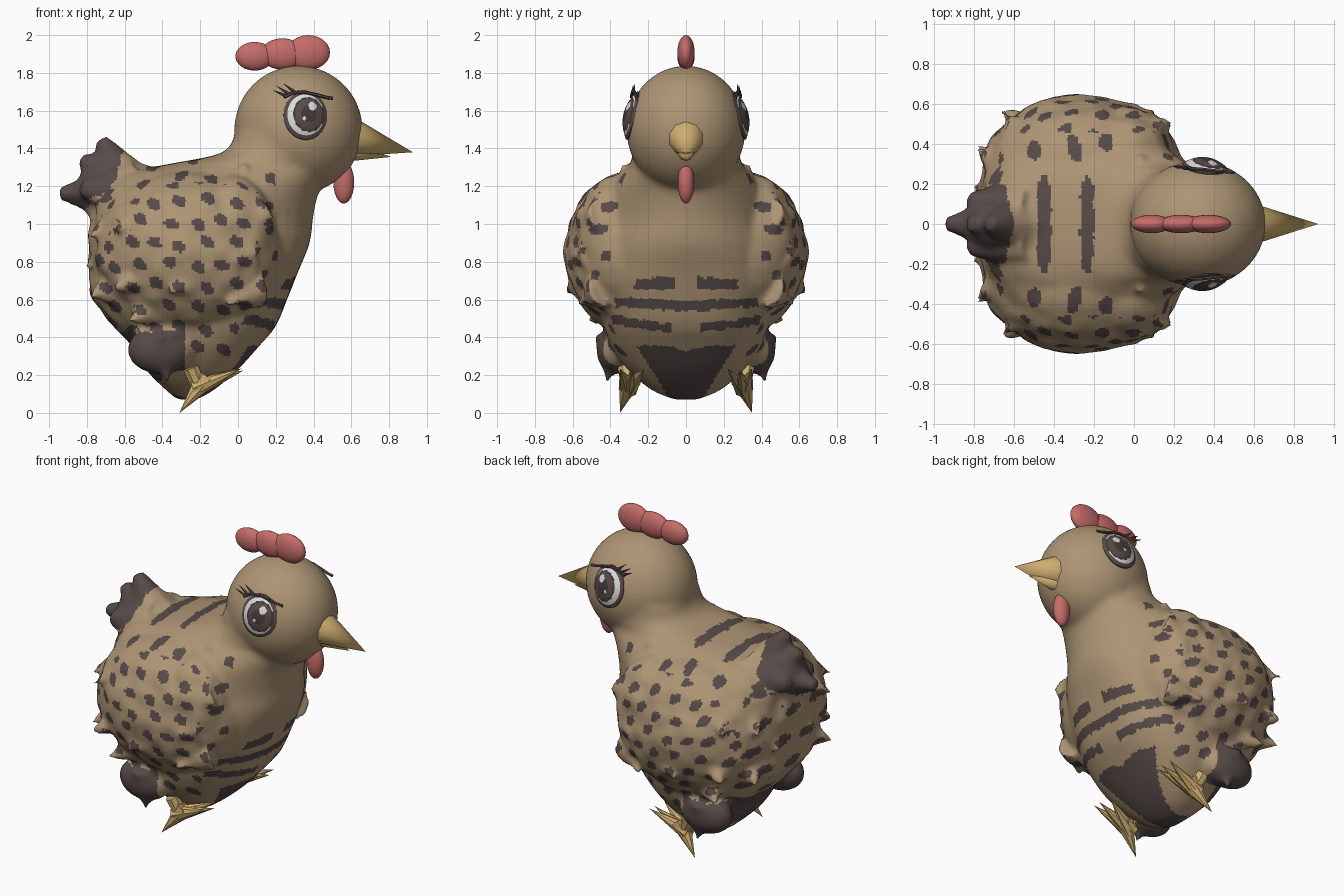
import bpy, bmesh, math
from mathutils import Vector, Matrix, noise

if "Cube" in bpy.data.objects:
    bpy.data.objects.remove(bpy.data.objects["Cube"])


def material(name, r, g, b):
    m = bpy.data.materials.new(name)
    m.use_nodes = True
    m.diffuse_color = (r, g, b, 1)
    bsdf = m.node_tree.nodes["Principled BSDF"]
    bsdf.inputs["Base Color"].default_value = (r, g, b, 1)
    bsdf.inputs["Roughness"].default_value = 0.8
    return m


TAN = material("tan feathers", 0.42, 0.30, 0.175)
DARK = material("dark feathers", 0.095, 0.07, 0.065)
YELLOW = material("horn yellow", 0.62, 0.42, 0.16)
RED = material("comb red", 0.56, 0.15, 0.14)
WHITE = material("eye white", 0.72, 0.72, 0.72)
PUPIL = material("pupil", 0.055, 0.04, 0.038)


def finish(name, bm, mats, angle=40):
    bmesh.ops.recalc_face_normals(bm, faces=bm.faces[:])
    me = bpy.data.meshes.new(name)
    bm.to_mesh(me)
    bm.free()
    for m in mats:
        me.materials.append(m)
    me.shade_smooth()
    me.set_sharp_from_angle(angle=math.radians(angle))
    ob = bpy.data.objects.new(name, me)
    bpy.context.collection.objects.link(ob)
    return ob


def ball(bm, centre, radii, segs=32):
    bmesh.ops.create_uvsphere(bm, u_segments=segs, v_segments=segs // 2, radius=1,
                              matrix=Matrix.LocRotScale(Vector(centre), None, Vector(radii)))


def spike(bm, a, b, r, segs=8, tip=0.0):
    a, b = Vector(a), Vector(b)
    d = b - a
    bmesh.ops.create_cone(bm, cap_ends=True, segments=segs, radius1=r, radius2=tip, depth=d.length,
                          matrix=Matrix.LocRotScale((a + b) / 2, d.to_track_quat('Z', 'Y'), None))


def catmull(p, q, r, s, t):
    return [0.5 * (2 * b + (c - a) * t + (2 * a - 5 * b + 4 * c - d) * t * t
                   + (3 * b - a - 3 * c + d) * t ** 3) for a, b, c, d in zip(p, q, r, s)]


# Torso and neck: horizontal rings of (z, back x, front x, half width, x of widest point)
RINGS = [(0.07, -0.32, -0.22, 0.06, -0.26), (0.12, -0.38, -0.13, 0.18, -0.25),
         (0.22, -0.48, -0.01, 0.30, -0.25), (0.34, -0.55, 0.10, 0.39, -0.25),
         (0.46, -0.66, 0.20, 0.44, -0.27), (0.60, -0.77, 0.26, 0.49, -0.30),
         (0.75, -0.79, 0.32, 0.52, -0.30), (0.90, -0.79, 0.38, 0.52, -0.30),
         (1.05, -0.77, 0.40, 0.50, -0.30), (1.17, -0.72, 0.43, 0.45, -0.20),
         (1.26, -0.64, 0.49, 0.36, -0.05), (1.315, -0.38, 0.54, 0.30, 0.08),
         (1.38, -0.08, 0.58, 0.285, 0.25), (1.50, -0.01, 0.62, 0.29, 0.31)]
bm = bmesh.new()
loops = []
N = 48
for i in range(len(RINGS) - 1):
    for k in range(4):
        z, x0, x1, w, xm = catmull(RINGS[max(i - 1, 0)], RINGS[i], RINGS[i + 1],
                                   RINGS[min(i + 2, len(RINGS) - 1)], k / 4)
        blunt = 1 - 0.2 * min(1, max(0, (1.0 - z) / 0.3))
        loop = []
        for j in range(N):
            c, s = math.cos(j * math.tau / N), math.sin(j * math.tau / N)
            e = blunt if c > 0 else 0.8      # squarer at the rear and low chest
            x = xm + (x1 - xm if c > 0 else xm - x0) * math.copysign(abs(c) ** e, c)
            loop.append(bm.verts.new((x, w * math.copysign(abs(s) ** e, s), z)))
        loops.append(loop)
for a, b in zip(loops, loops[1:]):
    for j in range(N):
        bm.faces.new((a[j], a[(j + 1) % N], b[(j + 1) % N], b[j]))
bm.faces.new(loops[0])
bm.faces.new(loops[-1])

# Head, wings, thighs and feather tufts
ball(bm, (0.32, 0, 1.5), (0.34, 0.315, 0.338), 48)
TUFTS = [(-0.55, 0.47, 1.00, 0.11), (-0.54, 0.48, 0.70, 0.12), (-0.25, 0.55, 0.68, 0.11),
         (0.00, 0.53, 0.82, 0.11), (0.06, 0.48, 0.62, 0.10), (0.08, 0.48, 1.02, 0.10),
         (-0.46, 0.42, 0.53, 0.12), (-0.66, 0.28, 0.98, 0.15),
         (-0.66, 0.30, 0.66, 0.16), (-0.68, 0.10, 0.82, 0.12)]
for s in (1, -1):
    ball(bm, (-0.26, s * 0.29, 0.85), (0.50, 0.355, 0.43))
    ball(bm, (-0.02, s * 0.36, 0.92), (0.22, 0.23, 0.34))
    ball(bm, (-0.41, s * 0.37, 0.335), (0.175, 0.105, 0.13))
    spike(bm, (-0.40, s * 0.38, 0.40), (-0.37, s * 0.42, 0.14), 0.11)
    for x, y, z, r in TUFTS:
        spike(bm, (x + 0.05, s * (y - 0.04), z + 0.03), (x - 0.13, s * (y + 0.10), z - 0.05), r)
    spike(bm, (0.02, s * 0.27, 1.20), (0.04, s * 0.35, 1.33), 0.10)

# Tail: a thick wedge with blunt points
ball(bm, (-0.69, 0, 1.19), (0.16, 0.14, 0.18))
for x, y, z in ((-0.725, 0, 1.45), (-0.83, 0, 1.35), (-0.945, 0, 1.16), (-0.83, 0.13, 1.19),
                (-0.83, -0.13, 1.19)):
    spike(bm, (-0.58, y * 0.5, 1.17), (x, y, z), 0.18, 10, 0.035)

# Fuse everything into one skin
body = finish("body", bm, [TAN, DARK])
fuse = body.modifiers.new("fuse", 'REMESH')
fuse.mode = 'VOXEL'
fuse.voxel_size = 0.017
soften = body.modifiers.new("soften", 'SMOOTH')
soften.factor = 0.5
soften.iterations = 8
skin = bpy.data.meshes.new_from_object(body.evaluated_get(bpy.context.evaluated_depsgraph_get()))
body.modifiers.clear()
body.data = skin
for v in skin.vertices:
    x, y, z = v.co
    if x < 0.2 and 0.4 < z < 1.28:     # ruffled plumage
        fade = min(1, (0.2 - x) * 6, (1.28 - z) * 6, (z - 0.4) * 6)
        v.co += v.normal * fade * 0.018 * noise.noise(Vector((x, abs(y), z)) * 9)
skin.shade_smooth()


def spotted(u, v, du, dv, ru, rv):
    """True inside the ovals of a staggered lattice."""
    row = round(v / dv)
    u -= 0.5 * du * (row % 2)
    col = round(u / du)
    a = u - col * du + 0.018 * math.sin(col * 5 + row * 3)
    b = v - row * dv + 0.016 * math.sin(col * 2 + row * 7)
    a += 0.35 * b
    return (a / ru) ** 2 + (b / rv) ** 2 < 1


def is_dark(p, n):
    x, y, z = p
    w = abs(y)
    if z > 1.3 and x > -0.1 or x > 0.21 and z > 0.76:
        return False
    wob = 0.012 * noise.noise(p * 22)
    if x < -0.6 - 0.25 * max(0, 1.2 - z) - 0.25 * w and w < 0.2 and z > 1.06 + 0.5 * w:   # tail
        return True
    if z < 0.43 + wob and x < -0.28 and (w > 0.3 or x < -0.4):    # thighs and rump
        return z > 0.17
    if x > -0.34 and z < 0.355 - 0.25 * max(0, 0.12 - w) + wob and w < 0.09 + 0.62 * (z - 0.08):
        return True                                              # belly patch
    if x > 0 and n.x > 0.4 and w < 0.46 and z < 0.76:            # chest stripes
        return (abs(z - 0.69 + 0.04 * w + wob) < 0.03 and 0.06 < w + wob < 0.27
                or abs(z - 0.565 - 0.06 * w + wob) < 0.026 and w + wob < 0.38
                or abs(z - 0.44 - 0.13 * w + wob) < 0.024 and 0.08 < w + wob < 0.44)
    if n.z > 0.35 and z > 1.0 and abs(x + 0.78 - 0.35 * w + wob) < 0.035 and 0.1 < w < 0.27:
        return True                                              # streaks beside the tail
    if n.z > 0.6 and z > 1.0 and w < 0.46:                       # back stripes
        e = 0.035 * math.sqrt(max(0, 1 - (w / 0.25) ** 4))
        return (abs(x + 0.45 + wob) < e or abs(x + 0.235 + wob) < e
                or math.hypot((x + 0.04) / 0.034, (w - 0.21) / 0.065) < 1
                or math.hypot((x + 0.30 + 0.2 * (w - 0.38)) / 0.034, (w - 0.38) / 0.07) < 1
                or math.hypot((x + 0.14) / 0.034, (w - 0.41) / 0.045) < 1
                or math.hypot((x + 0.50) / 0.034, (w - 0.37) / 0.05) < 1)
    if n.x < -0.75:                                              # rear flecks
        return z > 0.45 and spotted(y, z, 0.26, 0.16, 0.08, 0.03)
    if n.x > 0.6 and w > 0.3:                                    # wing front spots
        return z > 0.4 and spotted(w + 0.03, z, 0.17, 0.12, 0.05, 0.03)
    if x < 0.2 and z > 0.3 and w > 0.2:                          # side spots
        return spotted(x + 0.02, z, 0.138, 0.112, 0.035, 0.032)
    return False


for f in skin.polygons:
    f.material_index = int(is_dark(f.center, f.normal))

# Comb and wattle
bm = bmesh.new()
for x, z, rx, rz in ((0.088, 1.888, 0.102, 0.076), (0.235, 1.9, 0.115, 0.083), (0.372, 1.908, 0.115, 0.092)):
    ball(bm, (x, 0, z), (rx, 0.046, rz), 24)
finish("comb", bm, [RED])
bm = bmesh.new()
ball(bm, (0.56, 0, 1.22), (0.055, 0.044, 0.112), 24)
finish("wattle", bm, [RED])

# Beak
for name, a, b, r in (("upper_beak", (0.6, 0, 1.458), (0.925, 0, 1.38), 0.105),
                      ("lower_beak", (0.58, 0, 1.385), (0.81, 0, 1.355), 0.055)):
    bm = bmesh.new()
    spike(bm, a, b, r, 10)
    finish(name, bm, [YELLOW])

HEAD = Vector((0.32, 0, 1.5))
for s, side in ((1, "left"), (-1, "right")):
    # Foot: three raised toes and a spur reaching the ground
    bm = bmesh.new()
    for tip in ((0.02, 0.35, 0.235), (0.03, 0.285, 0.225), (0.0, 0.22, 0.235)):
        spike(bm, (-0.23, s * 0.305, 0.13), (tip[0], s * tip[1], tip[2]), 0.052)
    spike(bm, (-0.17, s * 0.295, 0.18), (-0.31, s * 0.35, 0), 0.062)
    spike(bm, (-0.25, s * 0.32, 0.24), (-0.2, s * 0.30, 0.12), 0.045, 8, 0.04)
    finish(side + "_foot", bm, [YELLOW])

    # Eye: a shallow dome coloured by concentric zones
    n = Vector((0.13, s, 0.24)).normalized()
    u = (Vector((1, 0, 0)) - n * n.x).normalized()
    v = (Vector((0, 0, 1)) - n * n.z)
    v = (v - u * v.dot(u)).normalized()
    RU, RV = 0.116, 0.131

    def on_eye(a, b, h=0.0):
        return HEAD + n * (0.298 + 0.045 * max(0, 1 - a * a - b * b) + h) + u * a * RU + v * (b * RV + 0.006)

    bm = bmesh.new()
    rows, segs = 20, 56
    rings = [[bm.verts.new(on_eye(i / rows * math.cos(j * math.tau / segs),
                                  i / rows * math.sin(j * math.tau / segs)))
              for j in range(segs)] for i in range(1, rows + 1)]
    rings.append([bm.verts.new(q.co - n * 0.03) for q in rings[-1]])
    bm.faces.new(rings[0])
    for p, q in zip(rings, rings[1:]):
        for j in range(segs):
            bm.faces.new((p[j], p[(j + 1) % segs], q[(j + 1) % segs], q[j]))
    for f in bm.faces:
        d = f.calc_center_median() - HEAD
        a, b = d.dot(u) / RU, (d.dot(v) - 0.006) / RV
        iris = math.hypot(a - 0.12, b)
        glint = min(math.hypot(a - 0.28, b - 0.33) / 0.19, math.hypot(a + 0.1, b + 0.2) / 0.08)
        f.material_index = (1 if glint < 1 else 2 if iris < 0.35 or 0.64 < iris < 0.72
                            else 0 if iris < 0.72 or math.hypot(a, b) > 0.87 else 1)
    finish(side + "_eye", bm, [DARK, WHITE, PUPIL])

    # Lash line with flicks at the rear corner
    bm = bmesh.new()
    line = [(-1.0, 0.72), (-0.6, 0.9), (-0.1, 0.95), (0.5, 0.85), (0.9, 0.76), (1.25, 0.72)]
    for p, q in zip(line, line[1:]):
        spike(bm, on_eye(*p, 0.012), on_eye(*q, 0.012), 0.009, 6, 0.009)
    for p, q in (((-0.9, 0.76), (-1.55, 1.0)), ((-0.75, 0.83), (-1.4, 1.2)), ((-0.5, 0.92), (-1.05, 1.3))):
        spike(bm, on_eye(*p, 0.012), on_eye(*q, 0.012), 0.01, 6)
    finish(side + "_lashes", bm, [DARK])
